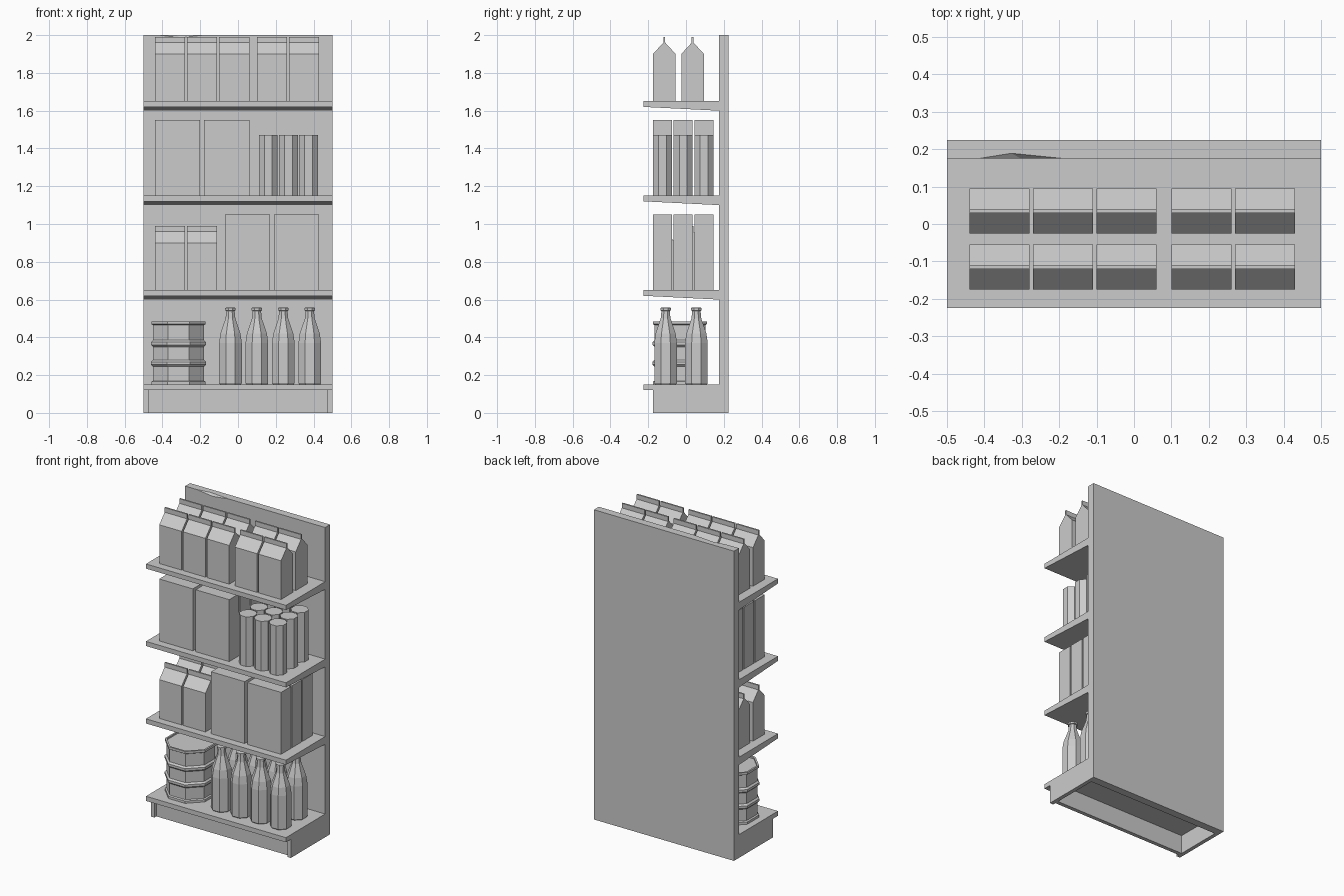
import bpy, bmesh, math
from mathutils import Vector

cube = bpy.data.objects.get("Cube")
if cube:
    bpy.data.objects.remove(cube, do_unlink=True)

grey = bpy.data.materials.new("plain_grey")
grey.use_nodes = True
grey.diffuse_color = (0.6, 0.6, 0.6, 1)
grey.node_tree.nodes["Principled BSDF"].inputs["Base Color"].default_value = (0.6, 0.6, 0.6, 1)


def finish(name, bm):
    bmesh.ops.recalc_face_normals(bm, faces=bm.faces)
    mesh = bpy.data.meshes.new(name)
    bm.to_mesh(mesh)
    bm.free()
    mesh.materials.append(grey)
    obj = bpy.data.objects.new(name, mesh)
    bpy.context.collection.objects.link(obj)
    return obj


def prism(name, profile, x0, x1):
    """Extrude a (y, z) outline from x0 to x1."""
    bm = bmesh.new()
    face = bm.faces.new([bm.verts.new((x0, y, z)) for y, z in profile])
    ext = bmesh.ops.extrude_face_region(bm, geom=[face])["geom"]
    bmesh.ops.translate(bm, vec=(x1 - x0, 0, 0),
                        verts=[v for v in ext if isinstance(v, bmesh.types.BMVert)])
    return finish(name, bm)


def box(name, x0, x1, y0, y1, z0, z1):
    return prism(name, [(y0, z0), (y1, z0), (y1, z1), (y0, z1)], x0, x1)


def lathe(name, profile, x, y, z, sides):
    """Stack flat-sided rings from (radius, height) pairs; radius is to the flats."""
    bm = bmesh.new()
    rings = []
    for r, h in profile:
        r /= math.cos(math.pi / sides)
        angles = [(i + 0.5) * math.tau / sides for i in range(sides)]
        rings.append([bm.verts.new((x + r * math.sin(a), y + r * math.cos(a), z + h))
                      for a in angles])
    for low, high in zip(rings, rings[1:]):
        for i in range(sides):
            j = (i + 1) % sides
            bm.faces.new((low[i], low[j], high[j], high[i]))
    bm.faces.new(rings[0])
    bm.faces.new(rings[-1])
    return finish(name, bm)


def bag(name, x, y, z):
    """Gable-topped bag with a folded fin."""
    half = [(0.06, 0), (0.06, 0.25), (0.005, 0.31), (0.005, 0.34)]
    outline = [(y + a, z + h) for a, h in half] + [(y - a, z + h) for a, h in reversed(half)]
    return prism(name, outline, x, x + 0.16)


# Back panel with a small chip out of its top front edge
back = box("back_panel", -0.5, 0.5, 0.175, 0.225, 0, 2)
bm = bmesh.new()
for p in [(-0.43, 0.174, 2.001), (-0.17, 0.174, 2.001), (-0.33, 0.19, 2.001), (-0.3, 0.174, 1.985)]:
    bm.verts.new(p)
bmesh.ops.convex_hull(bm, input=bm.verts)
chip = finish("chip_cutter", bm)
chip.hide_render = True
chip.hide_viewport = True
cut = back.modifiers.new("chip", "BOOLEAN")
cut.operation = "DIFFERENCE"
cut.object = chip

# Hollow plinth and bottom shelf
for side, x in (("right", -0.5), ("left", 0.475)):
    box(side + "_plinth_side", x, x + 0.025, -0.175, 0.175, 0, 0.12)
box("plinth_front", -0.475, 0.475, -0.155, -0.13, 0, 0.12)
box("bottom_shelf", -0.5, 0.5, -0.225, 0.175, 0.12, 0.15)

# Upper shelves, thicker towards the back
for n, z in enumerate((0.65, 1.15, 1.65)):
    prism(f"shelf_{n + 1}", [(-0.225, z - 0.03), (0.175, z - 0.05), (0.175, z), (-0.225, z)], -0.5, 0.5)

# Bags, two rows deep
for z, starts in ((1.65, (-0.44, -0.27, -0.1, 0.1, 0.27)), (0.65, (-0.44, -0.27))):
    for x in starts:
        for y in (-0.115, 0.035):
            bag("bag", x, y, z)

# Cartons, three rows deep
for z, starts in ((1.15, (-0.44, -0.18)), (0.65, (-0.07, 0.19))):
    for x in starts:
        for row in range(3):
            y = -0.175 + 0.11 * row
            box("carton", x, x + 0.24, y, y + 0.1, z, z + 0.4)

# Cans
for col in range(3):
    for row in range(3):
        lathe("can", [(0.05, 0), (0.05, 0.32)], 0.16 + 0.107 * col, -0.125 + 0.11 * row, 1.15, 8)

# Bottles
bottle = [(0.055, 0), (0.06, 0.008), (0.06, 0.22), (0.053, 0.27), (0.026, 0.35),
          (0.022, 0.39), (0.028, 0.392), (0.028, 0.405), (0.022, 0.408)]
for col in range(4):
    for y in (-0.108, 0.055):
        lathe("bottle", bottle, -0.04 + 0.14 * col, y, 0.15, 8)

# Ribbed barrel
barrel = [(0.143, 0), (0.143, 0.015), (0.135, 0.02), (0.135, 0.095), (0.145, 0.105), (0.145, 0.12),
          (0.135, 0.13), (0.135, 0.2), (0.145, 0.21), (0.145, 0.225), (0.135, 0.235), (0.135, 0.315),
          (0.143, 0.32), (0.143, 0.335), (0.132, 0.335), (0.132, 0.325)]
lathe("barrel", barrel, -0.315, -0.032, 0.15, 8)
